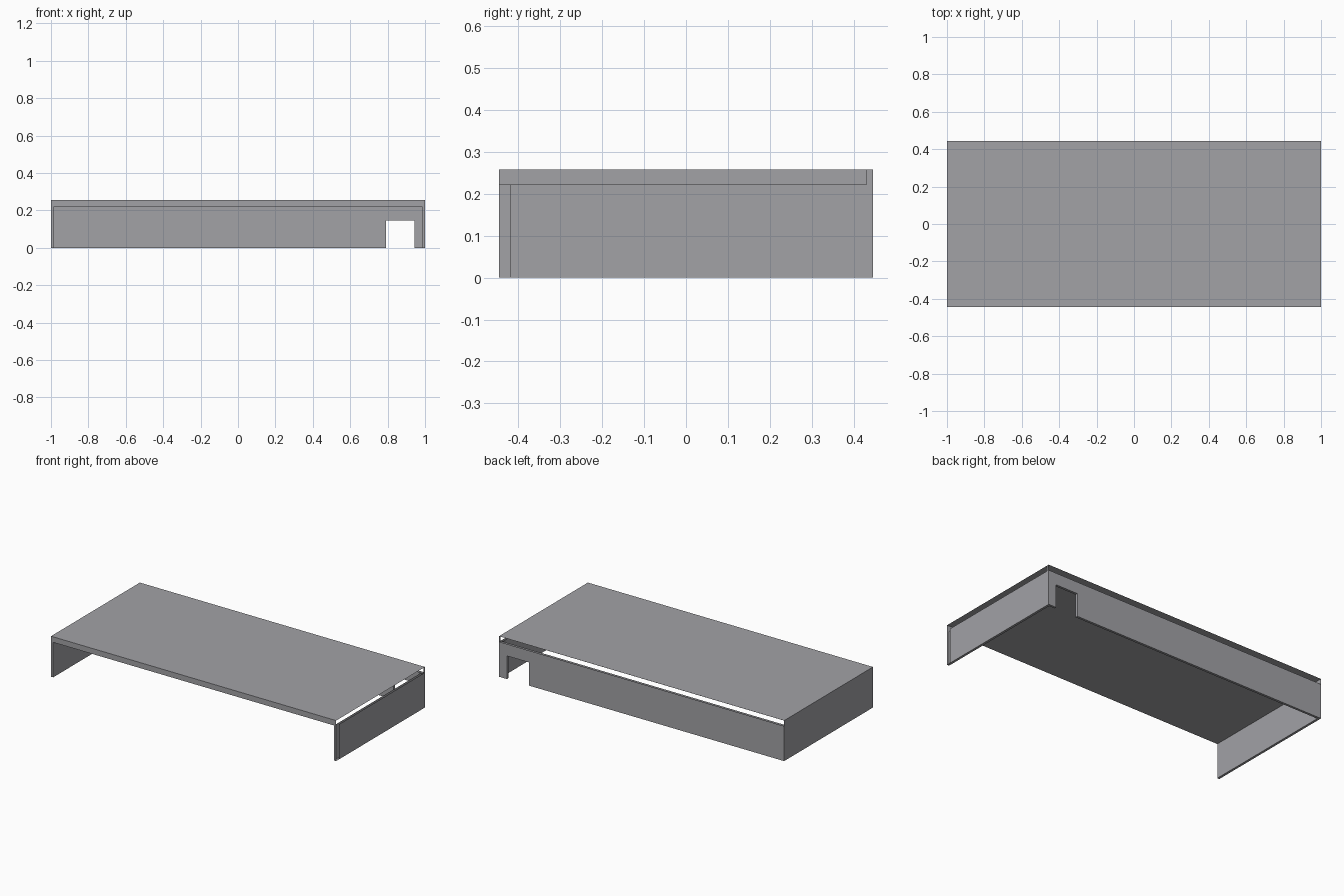
import bpy, bmesh

if "Cube" in bpy.data.objects:
    bpy.data.objects.remove(bpy.data.objects["Cube"])

X, Y, H = 1.0, 0.445, 0.257      # half width, half depth, total height
Z, T = 0.222, 0.015              # panel height, panel thickness

grey = bpy.data.materials.new("warm_grey")
grey.diffuse_color = (0.36, 0.36, 0.38, 1)
grey.use_nodes = True
grey.node_tree.nodes["Principled BSDF"].inputs["Base Color"].default_value = grey.diffuse_color


def sheets(name, faces):
    """Object made of flat polygons, corners welded."""
    bm = bmesh.new()
    for pts in faces:
        bm.faces.new([bm.verts.new(p) for p in pts])
    bmesh.ops.remove_doubles(bm, verts=bm.verts, dist=1e-5)
    bmesh.ops.recalc_face_normals(bm, faces=bm.faces)
    me = bpy.data.meshes.new(name)
    bm.to_mesh(me)
    bm.free()
    me.materials.append(grey)
    ob = bpy.data.objects.new(name, me)
    bpy.context.collection.objects.link(ob)
    return ob


def flat(x0, x1, y0, y1, z):
    return [(x0, y0, z), (x1, y0, z), (x1, y1, z), (x0, y1, z)]


def facing_x(x, y0, y1, z0, z1):
    return [(x, y0, z0), (x, y1, z0), (x, y1, z1), (x, y0, z1)]


def facing_y(y, x0, x1, z0, z1):
    return [(x0, y, z0), (x1, y, z0), (x1, y, z1), (x0, y, z1)]


# Top sheet with its front lip, and the small end cap at the back right
sheets("top_panel", [flat(-X, X, -Y, Y, H), facing_y(-Y, -X, X, Z, H)])
sheets("end_cap", [facing_x(X, Y - T, Y, Z, H)])

# Underside, set in from the open gaps at the back and right
sheets("underside", [flat(-X, 0.955, -Y, 0.384, Z)])

# Left side reaches the top; right side stops at the gap and short of the front
for name, s, front, top in (("left_side", -1, -Y, H), ("right_side", 1, -Y + 0.027, Z)):
    a, b = sorted((s * X, s * (X - T)))
    sheets(name, [
        facing_x(s * X, front, Y, 0, top),
        facing_x(s * (X - T), -Y, Y - T, 0, Z),
        facing_y(-Y, a, b, 0, Z),
        flat(a, b, -Y, Y, 0),
    ])

# Back panel with the square cable notch
n0, n1, nz = 0.79, 0.945, 0.147
outline = [(-X, Z), (-X, 0), (n0, 0), (n0, nz), (n1, nz), (n1, 0), (X, 0), (X, Z)]
back = [[(x, y, z) for x, z in outline] for y in (Y, Y - T)]
for (xa, za), (xb, zb) in zip(outline[1:-2], outline[2:-1]):
    back.append([(xa, Y, za), (xb, Y, zb), (xb, Y - T, zb), (xa, Y - T, za)])
sheets("back_panel", back)
